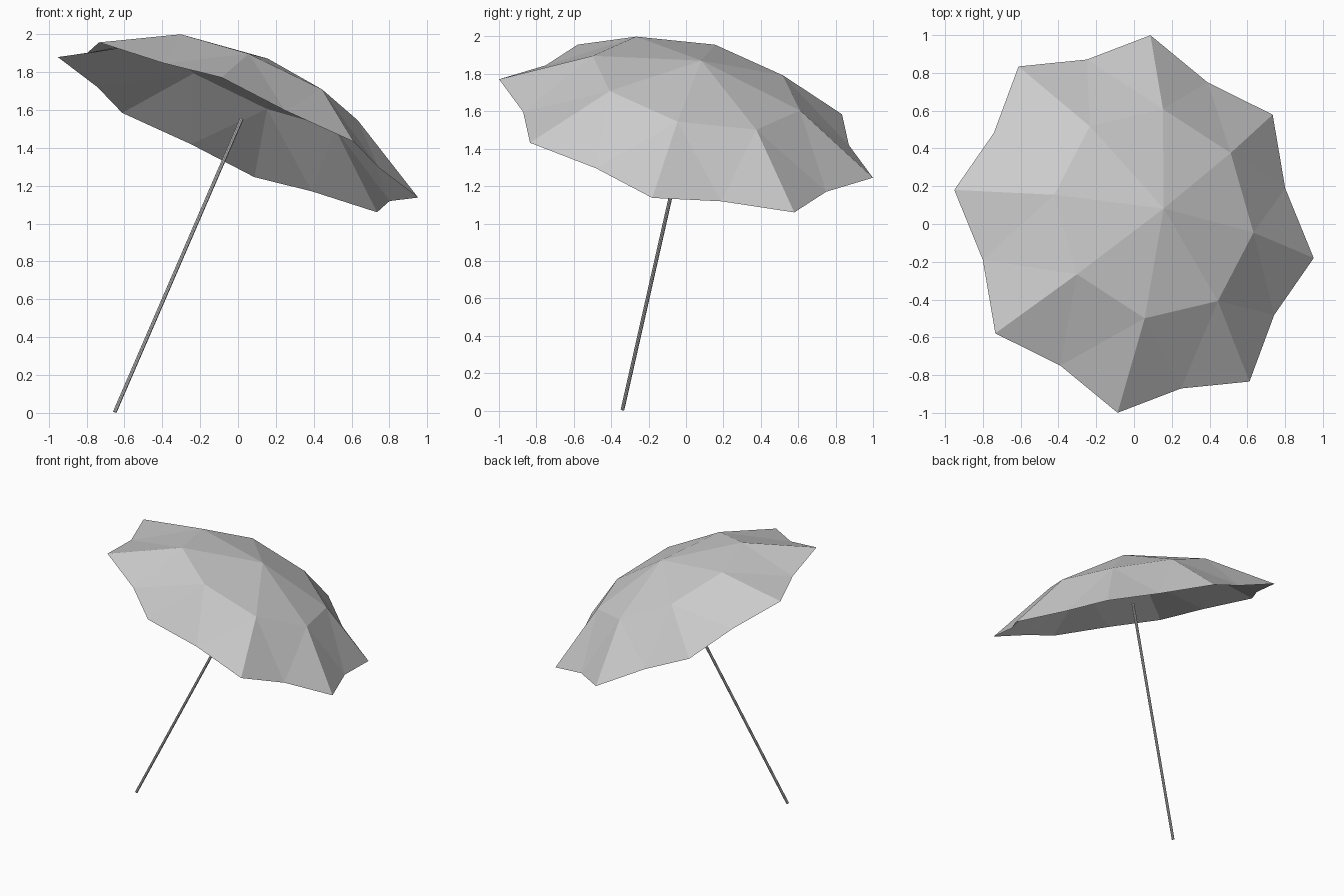
import bpy
import bmesh
from math import cos, sin, pi
from mathutils import Matrix, Vector

cube = bpy.data.objects.get("Cube")
if cube:
    bpy.data.objects.remove(cube, do_unlink=True)

RIBS = 8
RIM_CENTRE = Vector((0, 0, 1.508))

# Tilted frame: the pole axis plus the direction of the first rib
axis = Vector((0.389, 0.203, 0.899)).normalized()
side = Vector((0.95, -0.18, -0.37))
side = (side - axis * side.dot(axis)).normalized()
frame = Matrix((side, axis.cross(side), axis)).transposed().to_4x4()
frame.translation = RIM_CENTRE


def make_material(name, value):
    mat = bpy.data.materials.new(name)
    mat.use_nodes = True
    colour = (value, value, value, 1)
    mat.diffuse_color = colour
    mat.node_tree.nodes["Principled BSDF"].inputs["Base Color"].default_value = colour
    return mat


def add_object(name, bm, mat):
    mesh = bpy.data.meshes.new(name)
    bm.to_mesh(mesh)
    bm.free()
    mesh.materials.append(mat)
    mesh.transform(frame)
    obj = bpy.data.objects.new(name, mesh)
    bpy.context.collection.objects.link(obj)
    return obj


def ring(bm, radius, height, offset=0.0):
    angles = [2 * pi * (i + offset) / RIBS for i in range(RIBS)]
    return [bm.verts.new((radius * cos(a), radius * sin(a), height)) for a in angles]


grey = make_material("light grey", 0.6)

# Canopy: an open sheet of eight panels with a scalloped rim
bm = bmesh.new()
apex = bm.verts.new((0, 0, 0.404))
bend = ring(bm, 0.575, 0.27)
tips = ring(bm, 1.037, 0)
notches = ring(bm, 0.91, 0, 0.5)
for i in range(RIBS):
    j = (i + 1) % RIBS
    bm.faces.new((apex, bend[i], bend[j]))
    bm.faces.new((bend[i], tips[i], notches[i]))
    bm.faces.new((bend[i], notches[i], bend[j]))
    bm.faces.new((bend[j], notches[i], tips[j]))
add_object("canopy", bm, grey)

# Pole: a thin straight rod that ends just inside the canopy
bottom, top = -1.673, 0.05
bm = bmesh.new()
bmesh.ops.create_cone(
    bm, cap_ends=True, segments=8, radius1=0.01, radius2=0.01, depth=top - bottom,
    matrix=Matrix.Translation((0, 0, (top + bottom) / 2)))
add_object("pole", bm, grey)
